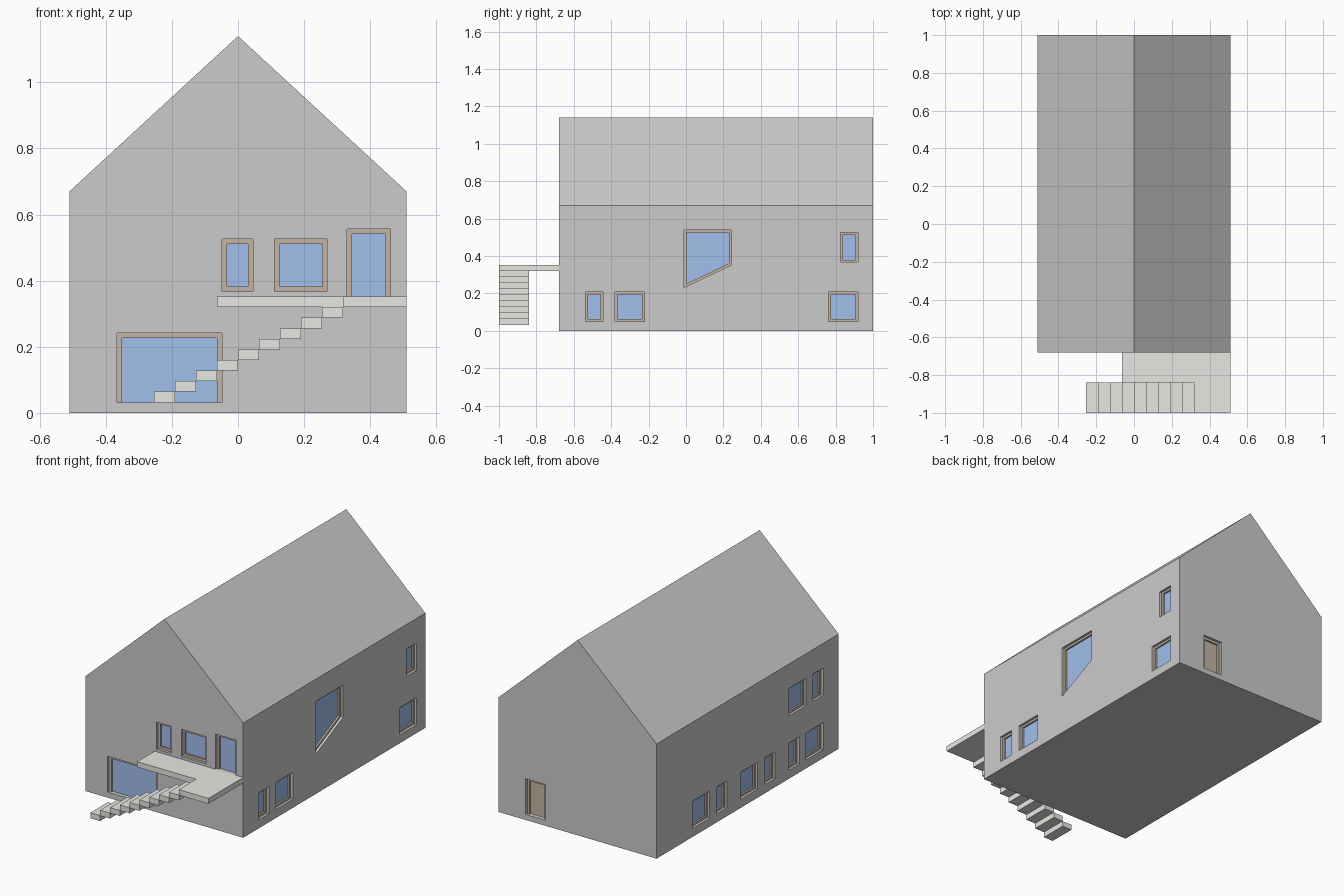
import bpy, bmesh
from mathutils import Vector
from mathutils.geometry import intersect_line_line

if "Cube" in bpy.data.objects:
    bpy.data.objects.remove(bpy.data.objects["Cube"])

HW, Y0, Y1, EAVE, RIDGE = 0.51, -0.68, 1.0, 0.67, 1.14
POCKET = 0.04


def material(name, rgb):
    m = bpy.data.materials.new(name)
    m.diffuse_color = (*rgb, 1)
    m.use_nodes = True
    m.node_tree.nodes["Principled BSDF"].inputs["Base Color"].default_value = m.diffuse_color
    return m


BROWN = material("brown_wood", (0.56, 0.46, 0.37))
BLUE = material("blue_glass", (0.36, 0.52, 0.84))
PALE = material("pale_concrete", (0.80, 0.80, 0.77))


def finish(name, bm, mat=None):
    bmesh.ops.recalc_face_normals(bm, faces=bm.faces)
    me = bpy.data.meshes.new(name)
    bm.to_mesh(me)
    bm.free()
    ob = bpy.data.objects.new(name, me)
    bpy.context.collection.objects.link(ob)
    if mat:
        me.materials.append(mat)
    return ob


def prism(bm, bottom, top):
    a = [bm.verts.new(p) for p in bottom]
    b = [bm.verts.new(p) for p in top]
    bm.faces.new(a)
    bm.faces.new(b)
    for i in range(len(a)):
        j = (i + 1) % len(a)
        bm.faces.new((a[i], a[j], b[j], b[i]))


# Maps wall coordinates (along, up, depth into the wall) to space
WALLS = {
    "front": lambda u, v, d: Vector((u, Y0 + d, v)),
    "back": lambda u, v, d: Vector((u, Y1 - d, v)),
    "right": lambda u, v, d: Vector((HW - d, u, v)),
    "left": lambda u, v, d: Vector((-HW + d, u, v)),
}


def inset(pts, widths):
    """Move each edge of a counter-clockwise outline inward by its own width."""
    lines = []
    for i, w in enumerate(widths):
        a, b = Vector((*pts[i], 0)), Vector((*pts[(i + 1) % len(pts)], 0))
        t = (b - a).normalized()
        n = Vector((-t.y, t.x, 0)) * w
        lines.append((a + n, b + n))
    return [intersect_line_line(*lines[i - 1], *lines[i])[0].xy[:] for i in range(len(pts))]


cutters = bmesh.new()


def opening(name, wall, pts, width=0.015, sill=True, fill=BLUE):
    at = WALLS[wall]
    prism(cutters, [at(*p, -0.02) for p in pts], [at(*p, POCKET) for p in pts])
    widths = [width if sill else 0] + [width] * (len(pts) - 1)
    inner = inset(pts, widths)
    # frame bars, mitred at the corners
    bm = bmesh.new()
    for i, w in enumerate(widths):
        j = (i + 1) % len(pts)
        if w:
            bar = [pts[i], pts[j], inner[j], inner[i]]
            prism(bm, [at(*p, 0.014) for p in bar], [at(*p, POCKET) for p in bar])
    finish(name + "_frame", bm, BROWN)
    # pane or door leaf
    bm = bmesh.new()
    prism(bm, [at(*p, 0.024) for p in inner], [at(*p, POCKET) for p in inner])
    finish(name + "_panel", bm, fill)


def rect(u0, u1, v0, v1):
    return [(u0, v0), (u1, v0), (u1, v1), (u0, v1)]


LOW, HIGH = (0.05, 0.207), (0.367, 0.526)

# front wall openings
opening("front_small_window", "front", rect(-0.049, 0.046, *HIGH))
opening("front_wide_window", "front", rect(0.11, 0.27, *HIGH))
opening("balcony_door", "front", rect(0.33, 0.462, 0.352, 0.557), sill=False)
opening("patio_door", "front", rect(-0.366, -0.048, 0.032, 0.241), sill=False)

# right wall windows
for y0, y1, z in ((-0.538, -0.444, LOW), (-0.38, -0.222, LOW),
                  (0.763, 0.92, LOW), (0.826, 0.92, HIGH)):
    opening("right_window", "right", rect(y0, y1, *z), 0.013)
opening("stair_window", "right",
        [(-0.01, 0.232), (0.242, 0.352), (0.242, 0.54), (-0.01, 0.54)], 0.013)

# left wall windows
for y0, y1, z in ((0.51, 0.668, LOW), (0.35, 0.445, LOW), (0.067, 0.224, LOW),
                  (-0.095, 0.0, LOW), (-0.317, -0.222, LOW), (-0.538, -0.38, LOW),
                  (-0.38, -0.222, HIGH), (-0.538, -0.443, HIGH)):
    opening("left_window", "left", rect(y0, y1, *z), 0.013)

# back door
opening("back_door", "back", rect(0.208, 0.335, 0.032, 0.241), sill=False, fill=BROWN)

# house body with pockets for the openings
bm = bmesh.new()
gable = [(-HW, 0), (HW, 0), (HW, EAVE), (0, RIDGE), (-HW, EAVE)]
prism(bm, [(x, Y0, z) for x, z in gable], [(x, Y1, z) for x, z in gable])
house = finish("house_body", bm)
cutter = finish("opening_cutter", cutters)
cutter.hide_render = True
cutter.hide_viewport = True
cutter.display_type = "WIRE"
mod = house.modifiers.new("openings", "BOOLEAN")
mod.operation = "DIFFERENCE"
mod.solver = "EXACT"
mod.object = cutter

# L-shaped balcony
RISE, RUN, X0, MID = 0.032, 0.0635, -0.254, -0.84
X_TOP = X0 + 9 * RUN
outline = [(-0.063, Y0), (-0.063, MID), (X_TOP, MID), (X_TOP, -1), (HW, -1), (HW, Y0)]
bm = bmesh.new()
prism(bm, [(x, y, 10 * RISE) for x, y in outline], [(x, y, 11 * RISE) for x, y in outline])
finish("balcony", bm, PALE)

# open stair treads
for i in range(9):
    x, z = X0 + i * RUN, (i + 1) * RISE
    tread = [(x, -1), (x + RUN, -1), (x + RUN, MID), (x, MID)]
    bm = bmesh.new()
    prism(bm, [(*p, z) for p in tread], [(*p, z + RISE) for p in tread])
    finish("stair_tread", bm, PALE)
